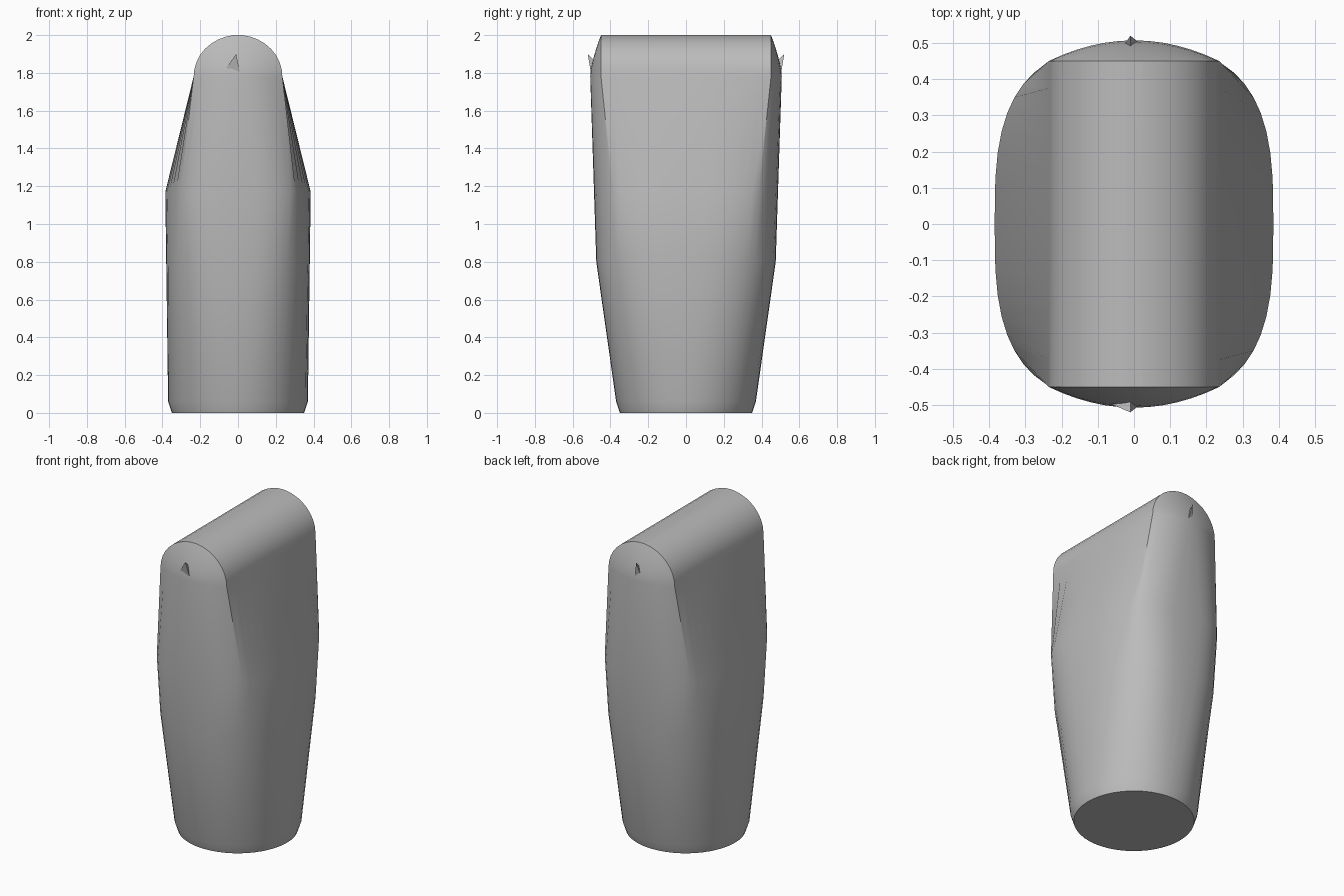
import bpy, bmesh, math

if "Cube" in bpy.data.objects:
    bpy.data.objects.remove(bpy.data.objects["Cube"])

SEG = 48          # points around each section
RIDGE_Y = 0.45    # half length of the rounded ridge

grey = bpy.data.materials.new("plain_grey")
grey.use_nodes = True
colour = (0.5, 0.5, 0.5, 1)
grey.diffuse_color = colour
grey.node_tree.nodes["Principled BSDF"].inputs["Base Color"].default_value = colour


def finish(name, bm):
    bmesh.ops.recalc_face_normals(bm, faces=bm.faces)
    mesh = bpy.data.meshes.new(name)
    bm.to_mesh(mesh)
    bm.free()
    mesh.materials.append(grey)
    obj = bpy.data.objects.new(name, mesh)
    bpy.context.collection.objects.link(obj)
    return obj


def section(z, rx, ry, power, slot):
    """Rounded section; slot blends it to straight sides with bowed ends."""
    points = []
    for i in range(SEG):
        t = 2 * math.pi * i / SEG
        c, s = math.cos(t), math.sin(t)
        x = rx * math.copysign(abs(c) ** (2 / power), c)
        y = ry * math.copysign(abs(s) ** (2 / power), s)
        q = math.atan2(abs(s), abs(c)) / (math.pi / 4)
        if q <= 1:
            sx, sy = rx, RIDGE_Y * q
        else:
            sx = rx * (2 - q)
            sy = RIDGE_Y + (ry - RIDGE_Y) * (1 - (2 - q) ** 2)
        x += (math.copysign(sx, c) - x) * slot
        y += (math.copysign(sy, s) - y) * slot
        points.append((x, y, z))
    return points


# Body: round foot, bulging middle, wedge tapering to a ridge
rings = [
    section(0, 0.35, 0.35, 2, 0),
    section(0.06, 0.37, 0.37, 2, 0),
    section(0.8, 0.38, 0.475, 2.7, 0),
    section(1.17, 0.385, 0.487, 3, 0),
]
# Rounded ridge running front to back
for step in range(9):
    a = math.radians(84 * step / 8)
    u = math.sin(a) if step < 8 else 1
    rings.append(section(1.78 + 0.22 * u, 0.235 * math.cos(a),
                         RIDGE_Y + 0.057 * (1 - u ** 1.5), 4, 1))

bm = bmesh.new()
loops = [[bm.verts.new(p) for p in ring] for ring in rings]
for low, high in zip(loops, loops[1:]):
    for i in range(SEG):
        j = (i + 1) % SEG
        bm.faces.new((low[i], low[j], high[j], high[i]))
bm.faces.new(loops[0])
bm.faces.new(loops[-1])
body = finish("body", bm)
bpy.context.view_layer.objects.active = body
body.select_set(True)
bpy.ops.object.shade_smooth_by_angle(angle=math.radians(30))

# Small pointed flaps near the top of each end
for name, side, left in (("front_flap", -1, -0.08), ("back_flap", 1, -0.03)):
    bm = bmesh.new()
    corners = [(-0.01, 0.52, 1.9), (left, 0.49, 1.8), (0.015, 0.5, 1.78), (-0.01, 0.46, 1.84)]
    v = [bm.verts.new((x, y * side, z)) for x, y, z in corners]
    for face in ((0, 1, 2), (0, 1, 3), (0, 2, 3), (1, 2, 3)):
        bm.faces.new([v[k] for k in face])
    finish(name, bm)
